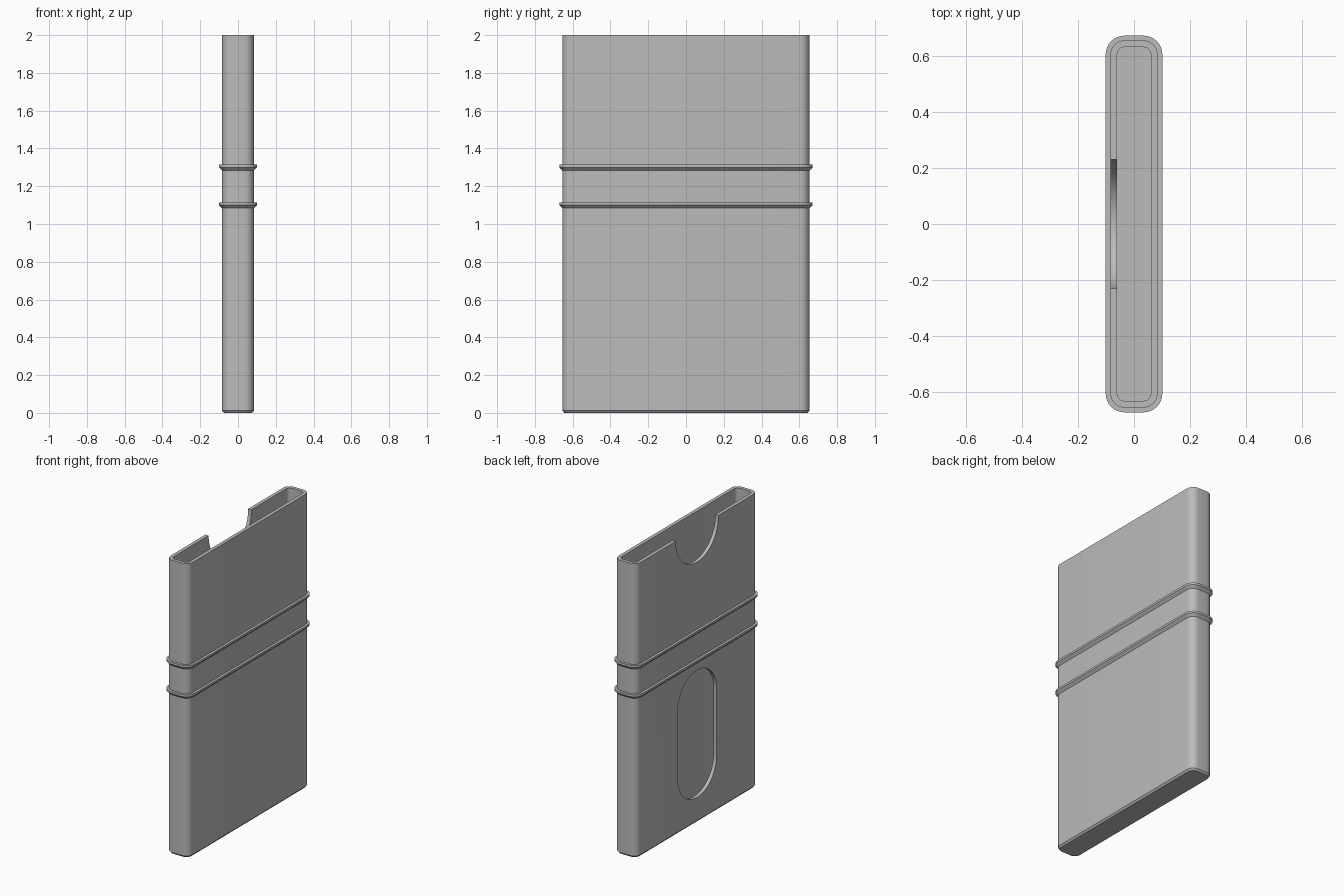
import bpy, bmesh, math

if "Cube" in bpy.data.objects:
    bpy.data.objects.remove(bpy.data.objects["Cube"], do_unlink=True)

grey = bpy.data.materials.new("light grey")
grey.use_nodes = True
grey.diffuse_color = (0.5, 0.5, 0.5, 1)
grey.node_tree.nodes["Principled BSDF"].inputs["Base Color"].default_value = (0.5, 0.5, 0.5, 1)

HALF_X, HALF_Y, RADIUS, HEIGHT = 0.084, 0.654, 0.05, 2.0
WALL = 0.024


def rounded_ring(bm, offset, z, steps=8):
    """Rounded rectangle, grown or shrunk from the body outline by offset."""
    r = RADIUS + offset
    cx, cy = HALF_X - RADIUS, HALF_Y - RADIUS
    ring = []
    for corner, (sx, sy) in enumerate([(1, 1), (-1, 1), (-1, -1), (1, -1)]):
        for i in range(steps + 1):
            a = (corner + i / steps) * math.pi / 2
            ring.append(bm.verts.new((sx * cx + r * math.cos(a), sy * cy + r * math.sin(a), z)))
    return ring


def finish(name, bm):
    bmesh.ops.recalc_face_normals(bm, faces=bm.faces)
    mesh = bpy.data.meshes.new(name)
    bm.to_mesh(mesh)
    bm.free()
    mesh.materials.append(grey)
    obj = bpy.data.objects.new(name, mesh)
    bpy.context.collection.objects.link(obj)
    return obj


def loft(name, profile, closed):
    """Join rings of (offset, z); closed makes a hoop, otherwise both ends are capped."""
    bm = bmesh.new()
    rings = [rounded_ring(bm, o, z) for o, z in profile]
    pairs = list(zip(rings, rings[1:]))
    if closed:
        pairs.append((rings[-1], rings[0]))
    else:
        bm.faces.new(rings[0])
        bm.faces.new(rings[-1])
    for a, b in pairs:
        for i in range(len(a)):
            j = (i + 1) % len(a)
            bm.faces.new((a[i], a[j], b[j], b[i]))
    return finish(name, bm)


def stadium_cutter(name, radius, z_low, z_high, steps=32):
    """Upright stadium that passes through the -x wall only."""
    bm = bmesh.new()
    outline = []
    for base, z in ((0, z_high), (math.pi, z_low)):
        for i in range(steps + 1):
            a = base + math.pi * i / steps
            outline.append((radius * math.cos(a), z + radius * math.sin(a)))
    face = bm.faces.new([bm.verts.new((-0.2, y, z)) for y, z in outline])
    moved = bmesh.ops.extrude_face_region(bm, geom=[face])["geom"]
    bmesh.ops.translate(bm, vec=(0.2, 0, 0),
                        verts=[v for v in moved if isinstance(v, bmesh.types.BMVert)])
    cutter = finish(name, bm)
    cutter.hide_render = True
    return cutter


def activate(obj):
    bpy.ops.object.select_all(action="DESELECT")
    obj.select_set(True)
    bpy.context.view_layer.objects.active = obj


# Hollow sleeve with a chamfered foot
sleeve = loft("sleeve", [(-0.01, 0), (0, 0.012), (0, HEIGHT), (-WALL, HEIGHT), (-WALL, 0.025)], False)

# Thumb notch at the rim and push slot below
for cutter in (stadium_cutter("notch_cutter", 0.23, HEIGHT, HEIGHT + 0.2),
               stadium_cutter("slot_cutter", 0.21, 0.38, 0.825)):
    mod = sleeve.modifiers.new("cut", "BOOLEAN")
    mod.operation = "DIFFERENCE"
    mod.solver = "EXACT"
    mod.object = cutter
    activate(sleeve)
    bpy.ops.object.modifier_apply(modifier=mod.name)
    bpy.data.objects.remove(cutter, do_unlink=True)

# Raised bands, flat on top and sloped underneath
bands = [loft(name, [(-0.005, z), (0.017, z), (0.017, z - 0.014), (0, z - 0.031), (-0.005, z - 0.031)], True)
         for name, z in (("upper_band", 1.314), ("lower_band", 1.115))]

for obj in [sleeve] + bands:
    activate(obj)
    bpy.ops.object.shade_smooth_by_angle(angle=math.radians(30))
